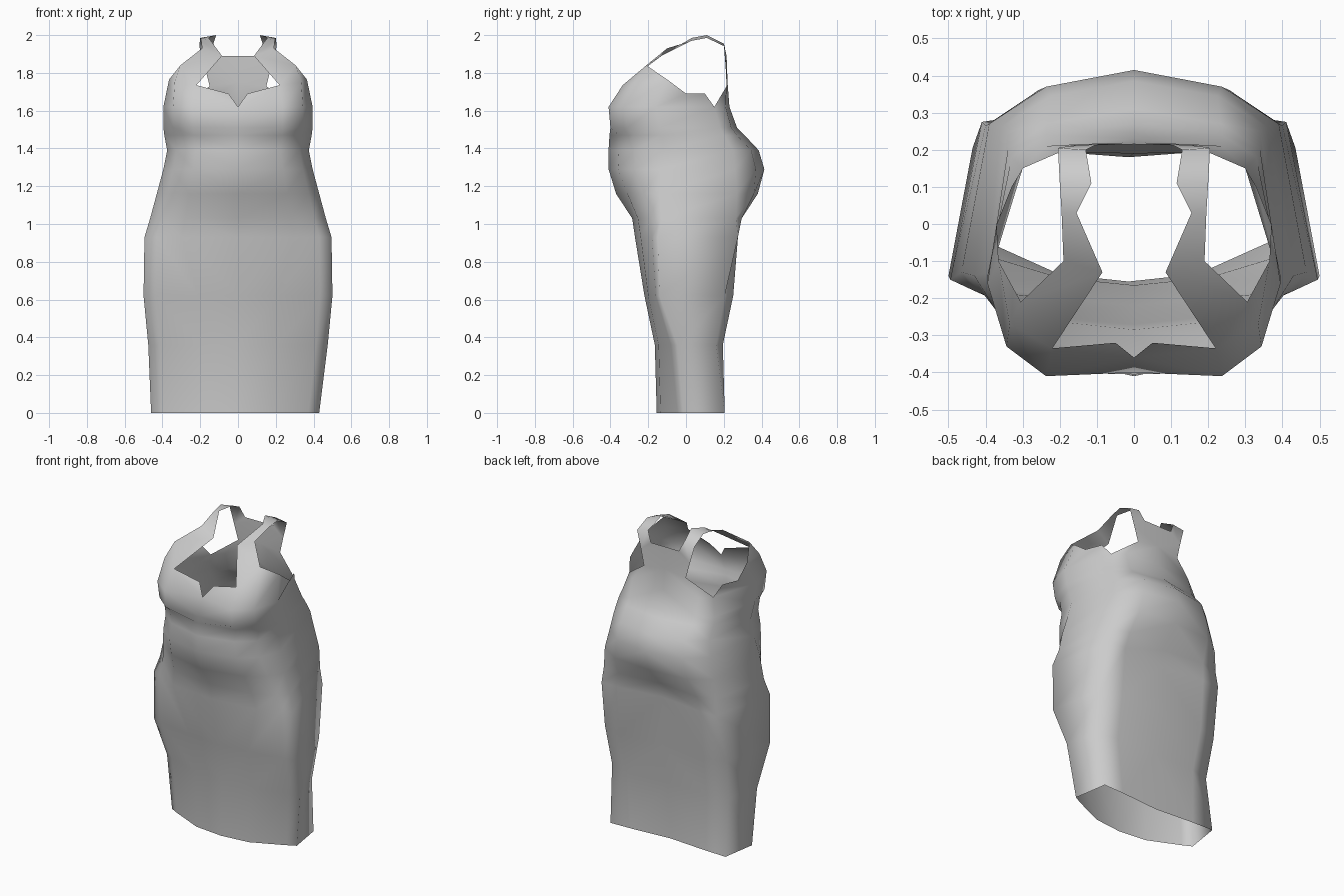
import bpy, bmesh

# Body rings: z, side width, back-corner width, then depth (y) from front centre
# round to back centre: front, bust, front side, side, back side, seat, back
RINGS = [
    (0.00, .445, .41, -.155, -.135, -.045, -.015, .205, .20, .18),
    (0.36, .475, .415, -.165, -.145, -.08, -.045, .16, .195, .19),
    (0.62, .500, .435, -.22, -.20, -.16, -.14, .205, .25, .245),
    (0.93, .495, .41, -.27, -.24, -.18, -.15, .275, .275, .24),
    (1.03, .465, .40, -.285, -.255, -.19, -.13, .265, .295, .265),
    (1.16, .430, .39, -.37, -.31, -.23, -.14, .27, .36, .38),
    (1.29, .395, .36, -.41, -.36, -.27, -.13, .26, .37, .415),
    (1.39, .375, .34, -.41, -.355, -.27, -.12, .25, .345, .385),
    (1.47, .390, .34, -.405, -.355, -.27, -.13, .20, .27, .31),
    (1.51, .395, .33, -.40, -.40, -.31, -.14, .18, .24, .27),
    (1.62, .395, .30, -.36, -.41, -.33, -.16, .15, .21, .23),
]

# Bodice and strap points above the top ring
TOP = {
    "n1": (.05, -.32, 1.69), "n2": (.22, -.335, 1.735),       # neckline
    "m": (.335, -.27, 1.75), "a": (.365, -.10, 1.765),        # chest, armhole
    "g": (.37, 0, 1.69), "e": (.33, .10, 1.69),               # under the arm
    "i1": (.085, -.13, 1.89), "o1": (.305, -.21, 1.84),       # strap front
    "i2": (.155, .03, 1.985), "o2": (.19, -.10, 1.93),
    "i3": (.115, .11, 2.0), "o3": (.195, .03, 1.97),
    "i4": (.13, .20, 1.955), "o4": (.20, .11, 1.985),         # strap back
    "i5": (.10, .215, 1.89), "o5": (.205, .205, 1.94),
    "o6": (.175, .21, 1.83), "o7": (.15, .215, 1.73),         # back panel
    "b0": (0, .215, 1.89), "b1": (0, .22, 1.75),
}
TOP_FACES = [
    "t0 t1 n2 n1", "t1 t2 m n2", "t2 t3 a m", "t3 g a", "t3 t4 e g",
    "n2 m o1 i1", "m a o1", "i1 o1 o2", "i1 o2 o3 i2", "i2 o3 o4 i3",
    "i3 o4 o5 i4", "i4 o5 o6 i5", "i5 o6 b0", "o6 o7 b1 b0",
    "t4 t5 o7", "t5 t6 b1 o7",
]

bm = bmesh.new()


def ring_verts(row):
    z, w, wb, *ys = row
    front = .42 if z < .8 else .6     # skirt pleat is nearer the middle
    xs = (0, front * w, .87 * w, w, wb, .6 * w, 0)
    return [bm.verts.new((x, y, z)) for x, y in zip(xs, ys)]


# Skirt and torso: half loft
rings = [ring_verts(r) for r in RINGS]
for lo, hi in zip(rings, rings[1:]):
    for i in range(6):
        bm.faces.new((lo[i], lo[i + 1], hi[i + 1], hi[i]))

# Bodice, straps and back panel
pts = {k: bm.verts.new(p) for k, p in TOP.items()}
pts.update({f"t{i}": v for i, v in enumerate(rings[-1])})
for names in TOP_FACES:
    bm.faces.new([pts[n] for n in names.split()])

# Other half, welded along the centre line
bmesh.ops.mirror(bm, geom=bm.verts[:] + bm.edges[:] + bm.faces[:],
                 axis='X', merge_dist=.001)
bmesh.ops.remove_doubles(bm, verts=bm.verts[:], dist=.001)
bmesh.ops.recalc_face_normals(bm, faces=bm.faces[:])

# Hem drifts slightly to one side
for v in bm.verts:
    if v.co.z < .3:
        v.co.x -= .015
for f in bm.faces:
    f.smooth = True

mesh = bpy.data.meshes.new("dress")
bm.to_mesh(mesh)
bm.free()
dress = bpy.data.objects.new("dress", mesh)
bpy.context.collection.objects.link(dress)

cloth = bpy.data.materials.new("grey cloth")
cloth.diffuse_color = (.6, .6, .6, 1)
mesh.materials.append(cloth)
